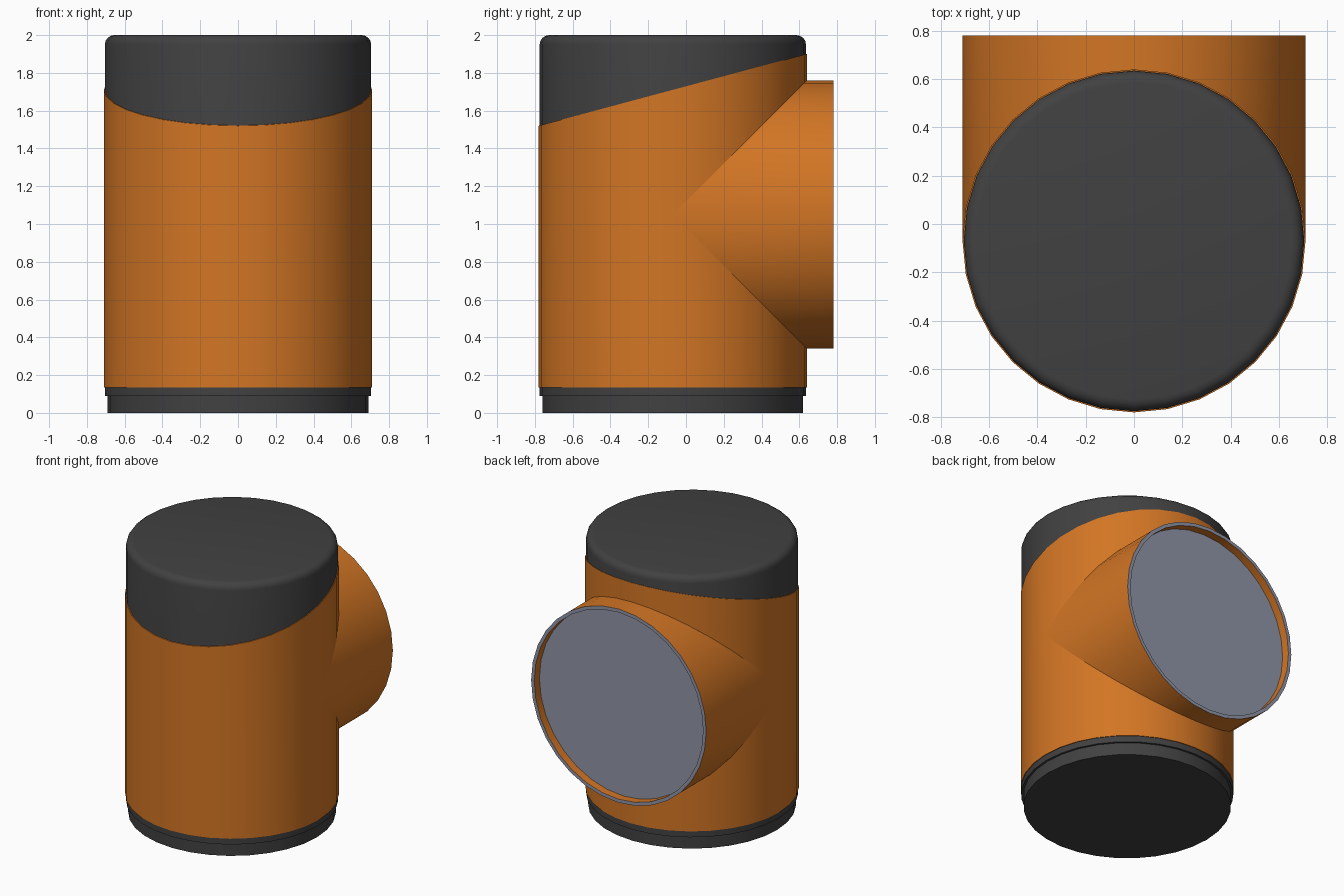
import bpy
import bmesh
from math import sin, cos, pi, radians

cube = bpy.data.objects.get("Cube")
if cube:
    bpy.data.objects.remove(cube, do_unlink=True)

SIDES = 32
AXIS_Y = -0.07      # centre of the upright body
R = 0.71            # radius of both shell and side port
CORE_R = 0.705
PORT_Z = 1.05
PORT_END = 0.78


def material(name, rgb):
    m = bpy.data.materials.new(name)
    m.use_nodes = True
    m.diffuse_color = (*rgb, 1)
    bsdf = m.node_tree.nodes["Principled BSDF"]
    bsdf.inputs["Base Color"].default_value = (*rgb, 1)
    bsdf.inputs["Roughness"].default_value = 0.6
    return m


orange = material("orange", (0.65, 0.18, 0.018))
charcoal = material("charcoal", (0.053, 0.053, 0.053))
steel = material("blue_grey", (0.28, 0.30, 0.39))


def build(name, rings, mats, bands=None, caps=(True, True)):
    """Join rings of points into a tube; bands gives each strip's material."""
    bm = bmesh.new()
    loops = [[bm.verts.new(p) for p in ring] for ring in rings]
    for k, (a, b) in enumerate(zip(loops, loops[1:])):
        for i in range(SIDES):
            j = (i + 1) % SIDES
            f = bm.faces.new((a[i], a[j], b[j], b[i]))
            f.material_index = bands[k] if bands else 0
    if caps[0]:
        bm.faces.new(loops[0][::-1])
    if caps[1]:
        bm.faces.new(loops[-1])
    bmesh.ops.recalc_face_normals(bm, faces=bm.faces)
    mesh = bpy.data.meshes.new(name)
    bm.to_mesh(mesh)
    bm.free()
    for m in mats:
        mesh.materials.append(m)
    ob = bpy.data.objects.new(name, mesh)
    bpy.context.collection.objects.link(ob)
    bpy.ops.object.select_all(action="DESELECT")
    ob.select_set(True)
    bpy.context.view_layer.objects.active = ob
    bpy.ops.object.shade_smooth_by_angle(angle=radians(30))
    return ob


ANGLES = [2 * pi * i / SIDES for i in range(SIDES)]


def upright_ring(r, height):
    """Horizontal ring; height is a function of y."""
    pts = [(r * cos(a), AXIS_Y + r * sin(a)) for a in ANGLES]
    return [(x, y, height(y)) for x, y in pts]


def port_ring(r, depth):
    """Ring facing the back; depth is a function of height above the port axis."""
    return [(r * cos(a), depth(r * sin(a)), PORT_Z + r * sin(a)) for a in ANGLES]


def flat(v):
    return lambda _: v


# Dark core: stepped foot, straight wall and rounded top edge
bevel = 0.05
profile = [(0.69, 0), (0.69, 0.09), (CORE_R, 0.09)]
profile += [(CORE_R - bevel * (1 - cos(t)), 2 - bevel * (1 - sin(t)))
            for t in (k * pi / 8 for k in range(5))]
build("body_core", [upright_ring(r, flat(z)) for r, z in profile], [charcoal])

# Orange shell with a slanted top edge
build("body_shell",
      [upright_ring(R, flat(0.135)),
       upright_ring(R, lambda y: 1.52 + (y + 0.78) * 0.268)],
      [orange])

# Side port mitred onto the shell, with a thin rim and a shallow recess
inner = R - 0.025
build("side_port",
      [port_ring(R, lambda h: AXIS_Y + abs(h)),
       port_ring(R, flat(PORT_END)),
       port_ring(inner, flat(PORT_END)),
       port_ring(inner, flat(PORT_END - 0.07))],
      [orange, steel], bands=[0, 1, 0], caps=(False, False))

# Flat panel closing the port
build("port_panel",
      [port_ring(inner, flat(PORT_END - 0.07)),
       port_ring(inner, flat(PORT_END - 0.06))],
      [steel])
